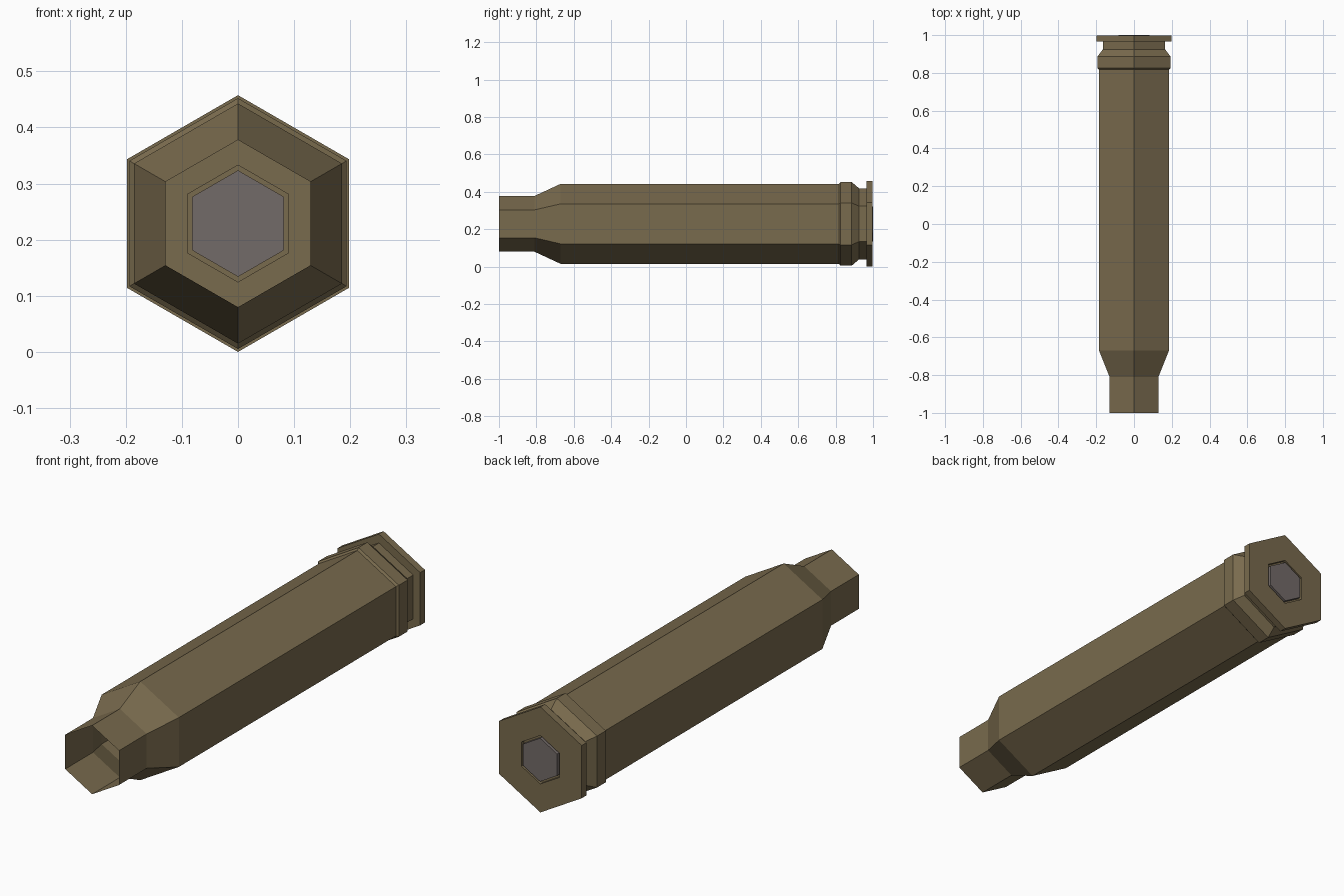
import bpy, math

if "Cube" in bpy.data.objects:
    bpy.data.objects.remove(bpy.data.objects["Cube"])

CZ = 0.2288  # height of the long axis


def material(name, rgb):
    m = bpy.data.materials.new(name)
    m.diffuse_color = (*rgb, 1)
    m.use_nodes = True
    m.node_tree.nodes["Principled BSDF"].inputs["Base Color"].default_value = m.diffuse_color
    return m


def hex_lathe(name, profile, mat, cap_end=False):
    """Six-sided body of revolution along y from (y, radius) pairs."""
    verts, faces = [], []
    for y, r in profile:
        for k in range(6):
            a = math.radians(90 + 60 * k)
            verts.append((r * math.cos(a), y, CZ + r * math.sin(a)))
    for i in range(len(profile) - 1):
        for k in range(6):
            n = (k + 1) % 6
            a, b = i * 6, i * 6 + 6
            faces.append((a + k, b + k, b + n, a + n))
    if cap_end:
        b = (len(profile) - 1) * 6
        faces.append(tuple(b + k for k in reversed(range(6))))
    for i, f in enumerate(faces):
        faces[i] = tuple(reversed(f))
    me = bpy.data.meshes.new(name)
    me.from_pydata(verts, [], faces)
    me.materials.append(mat)
    ob = bpy.data.objects.new(name, me)
    bpy.context.collection.objects.link(ob)
    return ob


brass = material("dull brass", (0.19, 0.145, 0.075))
steel = material("grey primer metal", (0.17, 0.145, 0.138))

# Open mouth, neck, shoulder, body, raised band, groove, rim, primer pocket
hex_lathe("casing", [
    (-1.0, 0.149), (-0.81, 0.149), (-0.67, 0.214), (0.818, 0.214),
    (0.826, 0.2235), (0.886, 0.2235), (0.925, 0.19), (0.966, 0.19),
    (0.966, 0.2288), (0.998, 0.2288), (0.998, 0.105), (0.982, 0.105),
    (0.982, 0.094)], brass)

# Primer closing the pocket
hex_lathe("primer", [(0.982, 0.094), (1.0, 0.094)], steel, cap_end=True)
